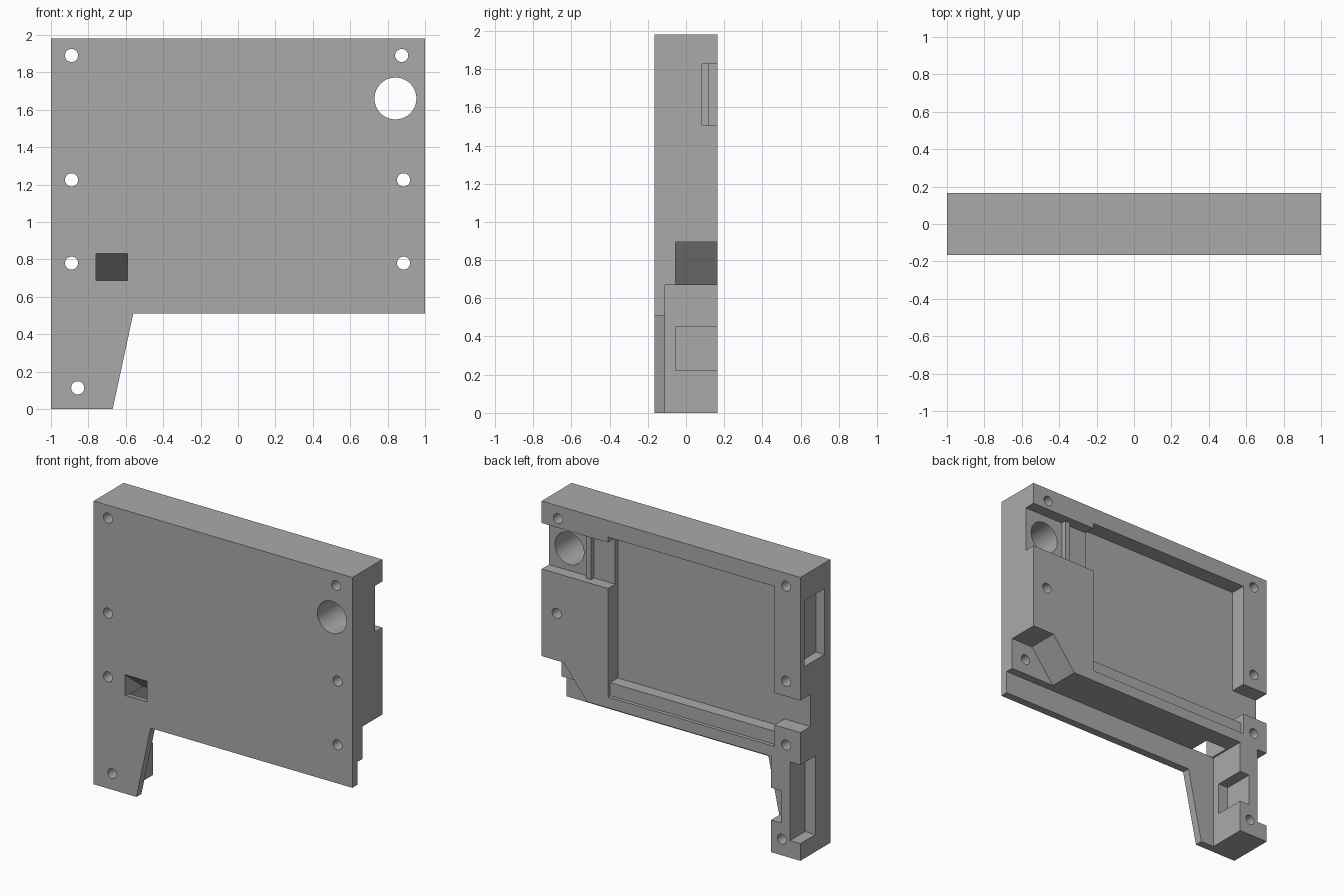
import bpy, bmesh, math
from mathutils import Vector

if "Cube" in bpy.data.objects:
    bpy.data.objects.remove(bpy.data.objects["Cube"])

grey = bpy.data.materials.new("plain_grey")
grey.use_nodes = True
colour = (0.4, 0.4, 0.4, 1)
grey.diffuse_color = colour
grey.node_tree.nodes["Principled BSDF"].inputs["Base Color"].default_value = colour

BACK = 0.165          # rear face of the casing
OUT = 0.25            # beyond the rear face, for open cuts
# Corner order for profiles drawn in each plane, extruded along the third axis
PLACE = {"x": lambda a, b, t: (t, a, b),
         "y": lambda a, b, t: (a, t, b),
         "z": lambda a, b, t: (a, b, t)}


def prism(name, axis, profile, start, end):
    """Extrude a 2D profile along an axis."""
    bm = bmesh.new()
    face = bm.faces.new([bm.verts.new(PLACE[axis](a, b, start)) for a, b in profile])
    side = bmesh.ops.extrude_face_region(bm, geom=[face])["geom"]
    verts = [g for g in side if isinstance(g, bmesh.types.BMVert)]
    bmesh.ops.translate(bm, verts=verts, vec=Vector(PLACE[axis](0, 0, end - start)))
    bmesh.ops.recalc_face_normals(bm, faces=bm.faces)
    mesh = bpy.data.meshes.new(name)
    bm.to_mesh(mesh)
    bm.free()
    mesh.materials.append(grey)
    obj = bpy.data.objects.new(name, mesh)
    bpy.context.collection.objects.link(obj)
    return obj


def rect(a0, a1, b0, b1):
    return [(a0, b0), (a1, b0), (a1, b1), (a0, b1)]


def circle(x, z, radius, sides):
    return [(x + radius * math.cos(math.tau * i / sides),
             z + radius * math.sin(math.tau * i / sides)) for i in range(sides)]


def cut(name, axis, profile, start, end):
    """Remove a prism from the casing."""
    cutter = prism(name, axis, profile, start, end)
    cutter.hide_render = True
    mod = casing.modifiers.new(name, "BOOLEAN")
    mod.operation, mod.solver, mod.object = "DIFFERENCE", "EXACT", cutter
    bpy.ops.object.modifier_apply(modifier=mod.name)
    bpy.data.objects.remove(cutter)


# Casing outline with its tapered leg
outline = [(-1, 0), (-0.67, 0), (-0.56, 0.51), (1, 0.51), (1, 1.98), (-1, 1.98)]
casing = prism("casing", "y", outline, -BACK, BACK)
bpy.context.view_layer.objects.active = casing
casing.select_set(True)

# Space behind the thin front lip and beside the leg
cut("under_space", "y", rect(-0.773, 1.1, -0.1, 0.67), -0.11, OUT)
# Sloped relief in the lower corner
cut("corner_relief", "y",
    [(0.594, 0.6), (1.1, 0.6), (1.1, 0.896), (0.83, 0.896)], -0.055, OUT)
# Main rear tray and its stepped lower rim
cut("tray", "y", rect(-0.8, 0.488, 0.838, 1.864), 0.055, OUT)
cut("rim_step", "y", rect(-0.8, 0.488, 0.746, 0.9), 0.14, OUT)
# Upper bay, leaving a narrow upright rib
bay = [(0.45, OUT), (0.45, 0.085), (0.65, 0.085), (0.65, 0.12),
       (0.69, 0.12), (0.69, 0.085), (1.1, 0.085), (1.1, OUT)]
cut("upper_bay", "z", bay, 1.505, 1.826)
# Side openings
cut("side_gap", "y", rect(-1.1, -0.75, 0.896, 1.12), 0.055, OUT)
cut("side_pocket", "x", rect(-0.1, 0.12, 1.34, 1.8), -1.1, -0.935)
cut("leg_slot", "y", rect(-1.1, -0.92, 0.12, 0.67), 0, OUT)
cut("leg_notch", "y", rect(-0.85, -0.7, 0.225, 0.45), -0.055, OUT)
# Sloped window through the front to the underside
cut("window", "x", [(-0.185, 0.69), (-0.185, 0.846), (0.04, 0.67), (0.04, 0.64),
                    (-0.11, 0.64), (-0.11, 0.675)], -0.76, -0.59)

# Screw holes and the large round opening
for x, z in [(-0.89, 1.89), (0.875, 1.89), (-0.89, 1.225), (0.885, 1.225),
             (-0.89, 0.78), (0.885, 0.78), (-0.857, 0.113)]:
    cut("screw_hole", "y", circle(x, z, 0.035, 32), -OUT, OUT)
cut("round_opening", "y", circle(0.842, 1.66, 0.112, 64), -OUT, OUT)

bpy.ops.object.shade_smooth_by_angle(angle=math.radians(30))
